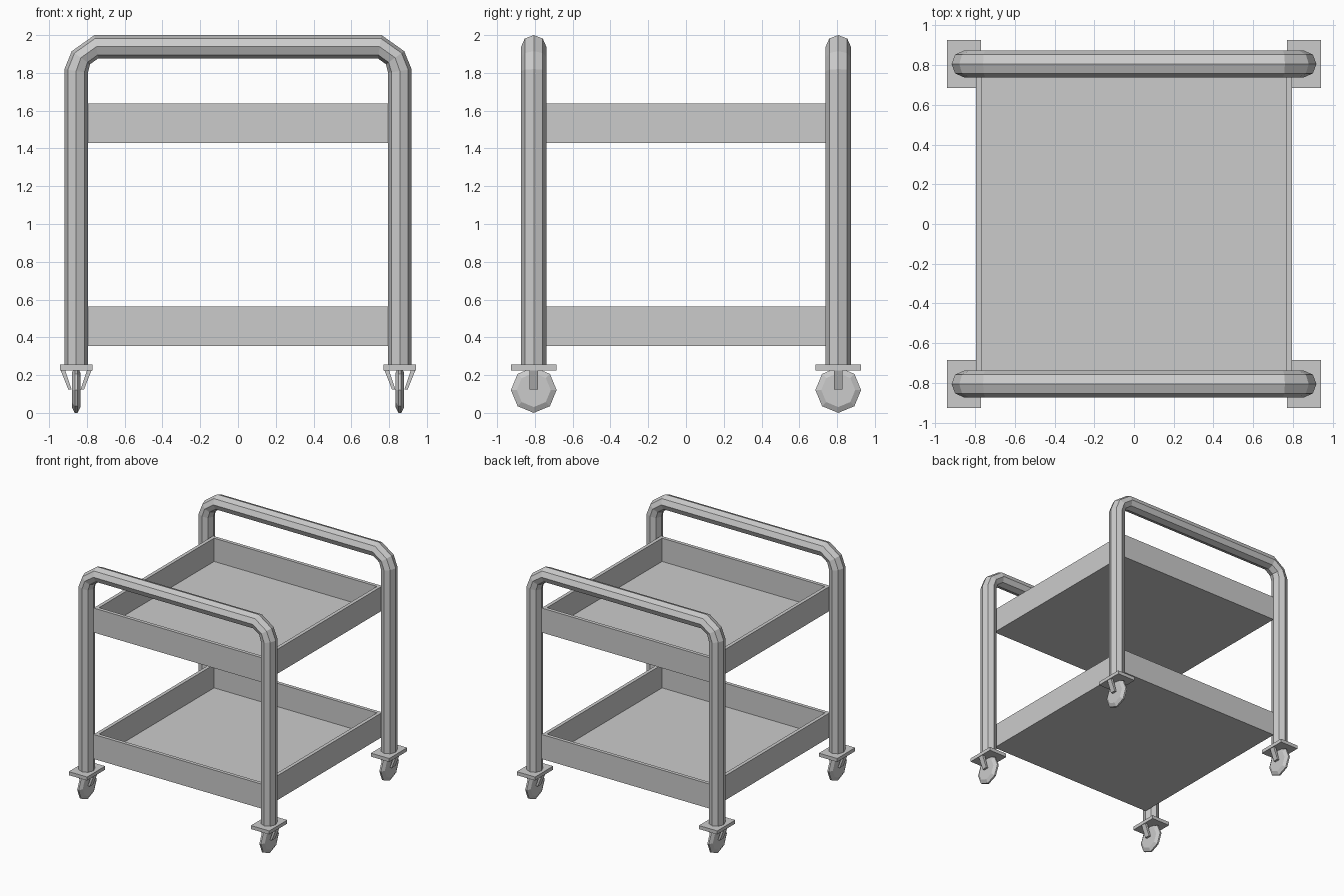
import bpy, bmesh
from math import sin, cos, pi
from mathutils import Vector

if "Cube" in bpy.data.objects:
    bpy.data.objects.remove(bpy.data.objects["Cube"])

PX, PY = 0.857, 0.806          # post positions


def finish(name, bm):
    bmesh.ops.recalc_face_normals(bm, faces=bm.faces)
    me = bpy.data.meshes.new(name)
    bm.to_mesh(me)
    bm.free()
    ob = bpy.data.objects.new(name, me)
    bpy.context.collection.objects.link(ob)
    return ob


def loft(bm, rings):
    """Skin a list of closed rings and cap both ends."""
    vs = [[bm.verts.new(p) for p in r] for r in rings]
    n = len(vs[0])
    for a, b in zip(vs, vs[1:]):
        for i in range(n):
            j = (i + 1) % n
            bm.faces.new((a[i], a[j], b[j], b[i]))
    bm.faces.new(vs[0])
    bm.faces.new(vs[-1])


def rect(hx, hy, z, cx=0, cy=0):
    return [(cx + sx * hx, cy + sy * hy, z)
            for sx, sy in ((-1, -1), (1, -1), (1, 1), (-1, 1))]


# U-shaped tube frame: outer/inner (x, z) pairs give each octagonal ring
def handle_frame(name, y):
    half = [((0.919, 0.25), (0.795, 0.25)),
            ((0.919, 1.82), (0.795, 1.80)),
            ((0.880, 1.915), (0.783, 1.846)),
            ((0.760, 2.0), (0.740, 1.877))]
    left = [((-o[0], o[1]), (-i[0], i[1])) for o, i in reversed(half)]
    rings = []
    for o, i in half + left:
        o, i = Vector((o[0], y, o[1])), Vector((i[0], y, i[1]))
        mid, u = (o + i) / 2, (o - i) / 2
        rings.append([mid + u * cos(k * pi / 4) + Vector((0, 0.067, 0)) * sin(k * pi / 4)
                      for k in range(8)])
    bm = bmesh.new()
    loft(bm, rings)
    finish(name, bm)


# Open tray: outer walls, rim, inner walls and floor in one skin
def tray(name, z0, z1):
    hx, hy, t = 0.796, 0.803, 0.03
    bm = bmesh.new()
    loft(bm, [rect(hx, hy, z0), rect(hx, hy, z1),
              rect(hx - t, hy - t, z1), rect(hx - t, hy - t, z0 + 0.01)])
    finish(name, bm)


# Caster: mounting plate, two slanted fork arms and a faceted wheel
def caster(tag, cx, cy):
    bm = bmesh.new()
    loft(bm, [rect(0.086, 0.121, 0.225, cx, cy), rect(0.086, 0.121, 0.255, cx, cy)])
    finish(tag + "_caster_plate", bm)

    bm = bmesh.new()
    for s in (-1, 1):
        prof = [(0.082, 0.226), (0.042, 0.125), (0.024, 0.125), (0.058, 0.226)]
        loft(bm, [[(cx + s * x, cy + dy, z) for x, z in prof] for dy in (-0.023, 0.023)])
    finish(tag + "_caster_fork", bm)

    bm = bmesh.new()
    loft(bm, [[(cx + dx, cy + r * cos(k * pi / 4), 0.121 + r * sin(k * pi / 4))
               for k in range(8)]
              for dx, r in ((-0.023, 0.09), (-0.007, 0.121), (0.007, 0.121), (0.023, 0.09))])
    finish(tag + "_caster_wheel", bm)


for side, sy in (("front", -1), ("back", 1)):
    handle_frame(side + "_handle_frame", sy * PY)
    for lr, sx in (("left", -1), ("right", 1)):
        caster(side + "_" + lr, sx * PX, sy * PY)

tray("lower_tray", 0.355, 0.563)
tray("upper_tray", 1.43, 1.638)
